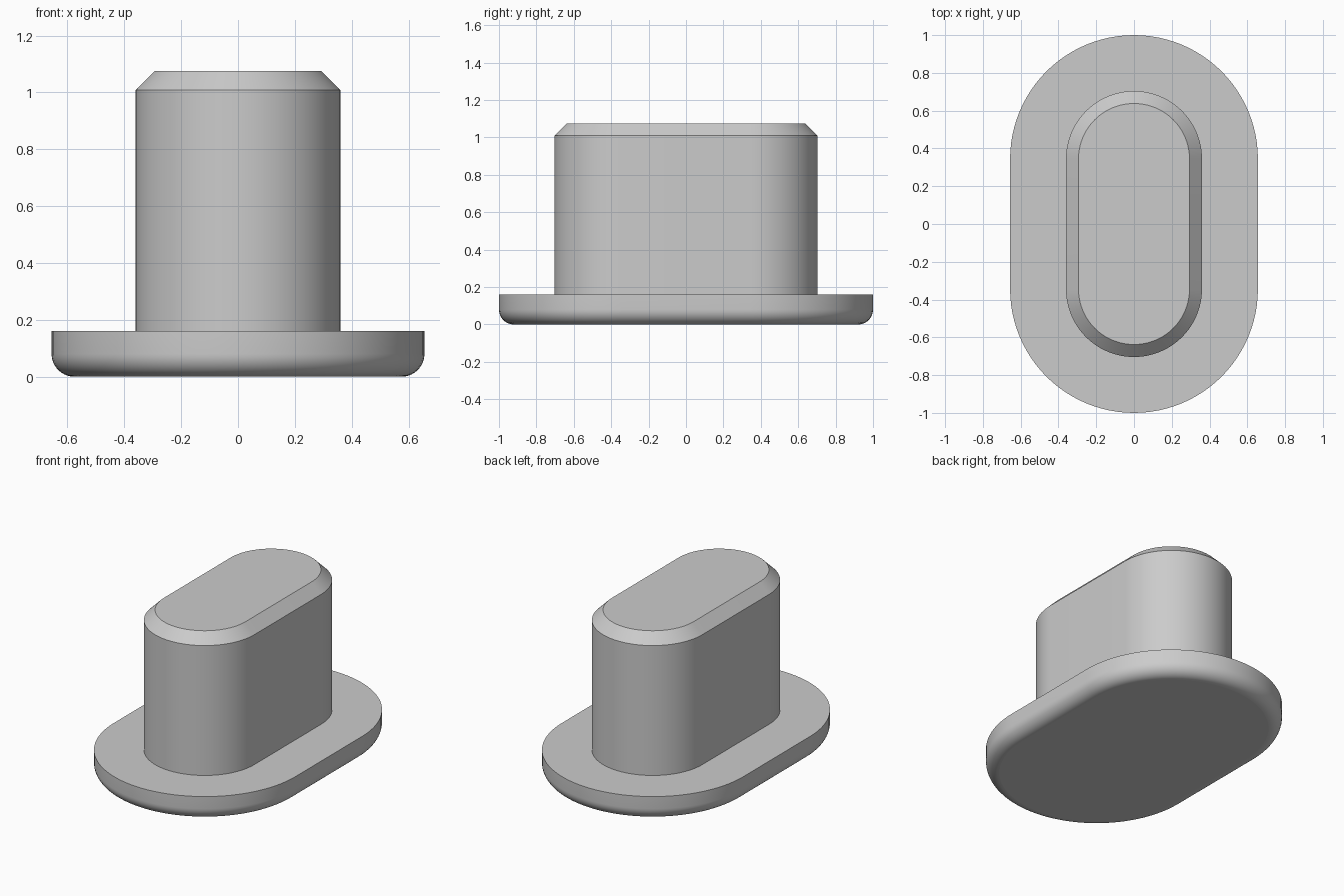
import bpy
import bmesh
from math import sin, cos, pi

cube = bpy.data.objects.get("Cube")
if cube:
    bpy.data.objects.remove(cube, do_unlink=True)

HALF_STRAIGHT = 0.344   # half length of the straight sides
ARC_STEPS = 48          # segments in each rounded end
FLANGE_R, FLANGE_TOP, FILLET = 0.656, 0.16, 0.08
STEM_R, STEM_TOP, CHAMFER = 0.36, 1.075, 0.066

# Material
grey = bpy.data.materials.new("light grey")
grey.use_nodes = True
colour = (0.6, 0.6, 0.6, 1)
grey.diffuse_color = colour
grey.node_tree.nodes["Principled BSDF"].inputs["Base Color"].default_value = colour


def slot_ring(bm, radius, z):
    """Ring of vertices around a slot outline with round ends along y."""
    verts = []
    for end, start in ((1, 0), (-1, pi)):
        for i in range(ARC_STEPS + 1):
            a = start + pi * i / ARC_STEPS
            verts.append(bm.verts.new((radius * cos(a),
                                       radius * sin(a) + end * HALF_STRAIGHT, z)))
    return verts


# Side profile as (radius, height): rounded flange edge, then chamfered stem
steps = 10
profile = []
for i in range(steps + 1):
    a = pi / 2 * i / steps
    profile.append((FLANGE_R - FILLET + FILLET * sin(a), FILLET - FILLET * cos(a)))
profile += [(FLANGE_R, FLANGE_TOP), (STEM_R, FLANGE_TOP),
            (STEM_R, STEM_TOP - CHAMFER), (STEM_R - CHAMFER, STEM_TOP)]

# Loft the slot outline up the profile and cap both ends
bm = bmesh.new()
rings = [slot_ring(bm, r, z) for r, z in profile]
for low, high in zip(rings, rings[1:]):
    for i in range(len(low)):
        j = (i + 1) % len(low)
        bm.faces.new((low[i], low[j], high[j], high[i]))
bm.faces.new(rings[0][::-1])
bm.faces.new(rings[-1])
mesh = bpy.data.meshes.new("flanged_plug")
bm.to_mesh(mesh)
bm.free()
mesh.materials.append(grey)

plug = bpy.data.objects.new("flanged_plug", mesh)
bpy.context.collection.objects.link(plug)
bpy.ops.object.select_all(action="DESELECT")
plug.select_set(True)
bpy.context.view_layer.objects.active = plug
bpy.ops.object.shade_smooth_by_angle()

# Keep the level faces perfectly flat
for face in mesh.polygons:
    if abs(face.normal.z) > 0.999:
        face.use_smooth = False
